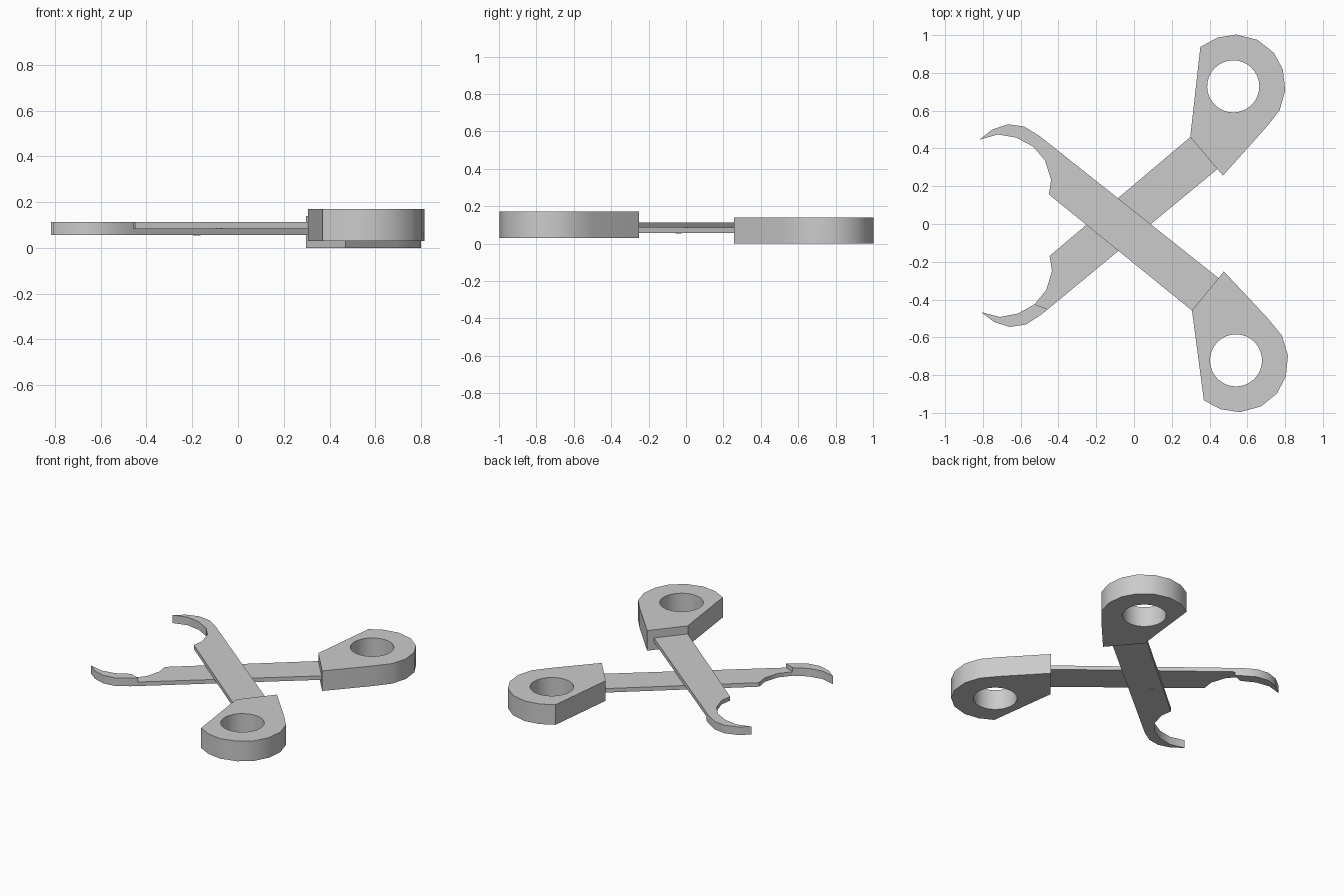
import bpy, bmesh, math
from mathutils import Matrix, Vector

if "Cube" in bpy.data.objects:
    bpy.data.objects.remove(bpy.data.objects["Cube"], do_unlink=True)

steel = bpy.data.materials.new("plain_grey")
steel.use_nodes = True
GREY = (0.6, 0.6, 0.6, 1)
steel.diffuse_color = GREY
steel.node_tree.nodes["Principled BSDF"].inputs["Base Color"].default_value = GREY

# The lower half is the upper half turned over, opened slightly wider
THICKNESS = 0.17
FLIP = (Matrix.Translation((0, -0.004, THICKNESS)) @ Matrix.Rotation(0.02, 4, "Z")
        @ Matrix.Rotation(math.pi, 4, "X"))


def circle(x, y, r, n=32):
    return [(x + r * math.cos(math.tau * i / n), y + r * math.sin(math.tau * i / n))
            for i in range(n)]


def plate(name, loops, z0, z1, matrix):
    """Flat plate from an outline, with further loops as holes."""
    bm = bmesh.new()
    edges = []
    for loop in loops:
        vs = [bm.verts.new((x, y, z0)) for x, y in loop]
        edges += [bm.edges.new((a, b)) for a, b in zip(vs, vs[1:] + vs[:1])]
    bmesh.ops.triangle_fill(bm, edges=edges, use_beauty=True)
    ext = bmesh.ops.extrude_face_region(bm, geom=bm.faces[:], use_keep_orig=True)
    moved = [g for g in ext["geom"] if isinstance(g, bmesh.types.BMVert)]
    bmesh.ops.translate(bm, verts=moved, vec=Vector((0, 0, z1 - z0)))
    bmesh.ops.transform(bm, matrix=matrix, verts=bm.verts[:])
    bmesh.ops.recalc_face_normals(bm, faces=bm.faces[:])
    mesh = bpy.data.meshes.new(name)
    bm.to_mesh(mesh)
    bm.free()
    mesh.materials.append(steel)
    obj = bpy.data.objects.new(name, mesh)
    bpy.context.collection.objects.link(obj)
    bpy.ops.object.select_all(action="DESELECT")
    obj.select_set(True)
    bpy.context.view_layer.objects.active = obj
    bpy.ops.object.shade_smooth_by_angle(angle=math.radians(30))
    return obj


# Outlines of one half
root = [(-0.534, 0.41), (-0.465, 0.438)]
hook = [root[0], (-0.624, 0.458), (-0.72, 0.474), (-0.817, 0.447), (-0.751, 0.5),
        (-0.667, 0.528), (-0.582, 0.516), (-0.503, 0.468), root[1]]
blade = [root[1], (0.45, -0.288), (0.307, -0.458), (-0.45, 0.156),
         (-0.439, 0.235), (-0.471, 0.336), root[0]]
handle = [(0.476, -0.251), (0.704, -0.495), (0.783, -0.59), (0.815, -0.696),
          (0.804, -0.807), (0.757, -0.897), (0.672, -0.966), (0.561, -0.996),
          (0.46, -0.981), (0.37, -0.934), (0.307, -0.458)]
finger_hole = circle(0.54, -0.722, 0.138)

for side, matrix in (("upper", Matrix.Identity(4)), ("lower", FLIP)):
    plate(side + "_blade", [blade], 0.085, 0.113, matrix)
    plate(side + "_hook", [hook], 0.057, 0.113, matrix)
    plate(side + "_handle", [handle, finger_hole], 0.03, THICKNESS, matrix)

# Small pivot pin under the crossing
plate("pivot_pin", [circle(-0.18, -0.04, 0.016, 12)], 0.054, 0.06, Matrix.Identity(4))
